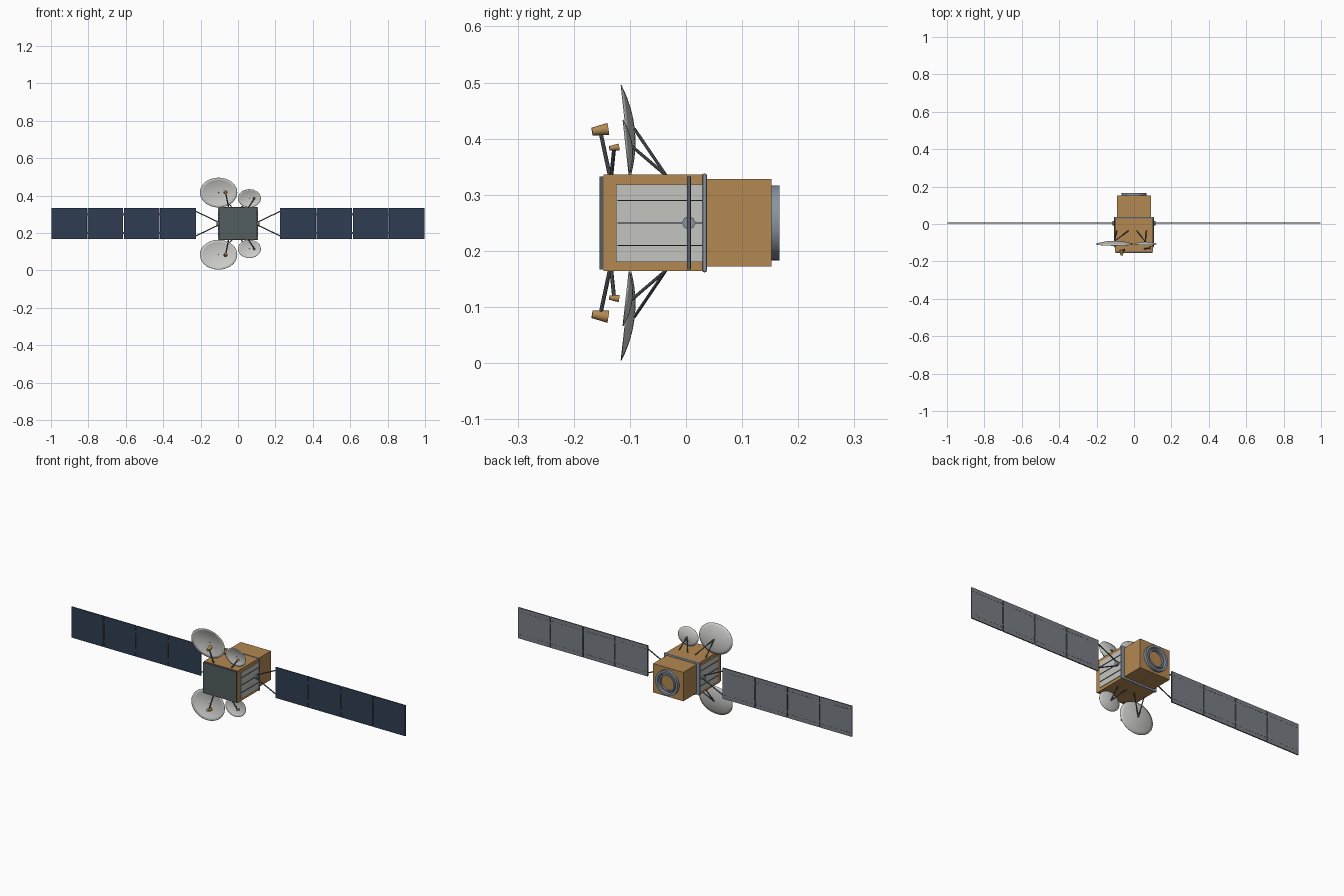
import bpy, bmesh, math
from mathutils import Vector, Matrix

cube = bpy.data.objects.get("Cube")
if cube:
    bpy.data.objects.remove(cube, do_unlink=True)

MID = 0.25  # height of the satellite's axis; all parts are built around it


def material(name, rgb):
    m = bpy.data.materials.new(name)
    m.use_nodes = True
    m.diffuse_color = (*rgb, 1)
    for n in m.node_tree.nodes:
        if n.type == 'BSDF_PRINCIPLED':
            n.inputs["Base Color"].default_value = (*rgb, 1)
            n.inputs["Roughness"].default_value = 0.6
    return m


GOLD = material("gold foil", (0.45, 0.25, 0.085))
WHITE = material("radiator white", (0.55, 0.55, 0.53))
DISH = material("dish grey", (0.6, 0.6, 0.58))
BLUE = material("solar blue", (0.028, 0.048, 0.085))
SLATE = material("slate grey", (0.085, 0.11, 0.115))
BACK = material("panel back grey", (0.19, 0.21, 0.235))
STEEL = material("steel grey", (0.25, 0.29, 0.34))
DARK = material("strut grey", (0.09, 0.11, 0.13))


def add_box(bm, lo, hi):
    lo, hi = Vector(lo), Vector(hi)
    mat = Matrix.Translation((lo + hi) / 2) @ Matrix.Diagonal((*(hi - lo), 1))
    bmesh.ops.create_cube(bm, size=1, matrix=mat)


def add_rod(bm, a, b, r1, r2=None, sides=8):
    a, b = Vector(a), Vector(b)
    rot = (b - a).to_track_quat('Z', 'Y').to_matrix().to_4x4()
    bmesh.ops.create_cone(bm, cap_ends=True, segments=sides, radius1=r1,
                          radius2=r1 if r2 is None else r2, depth=(b - a).length,
                          matrix=Matrix.Translation((a + b) / 2) @ rot)


def finish(name, bm, mats, mirror="", smooth=False):
    bmesh.ops.recalc_face_normals(bm, faces=bm.faces)
    me = bpy.data.meshes.new(name)
    bm.to_mesh(me)
    bm.free()
    for m in mats:
        me.materials.append(m)
    if smooth:
        for p in me.polygons:
            p.use_smooth = True
        me.set_sharp_from_angle(angle=math.radians(40))
    ob = bpy.data.objects.new(name, me)
    ob.location.z = MID
    bpy.context.collection.objects.link(ob)
    if mirror:
        mod = ob.modifiers.new("Mirror", 'MIRROR')
        mod.use_axis = ["X" in mirror, False, "Z" in mirror]
        mod.use_mirror_merge = False
    return ob


def box(name, lo, hi, mat, mirror=""):
    bm = bmesh.new()
    add_box(bm, lo, hi)
    return finish(name, bm, [mat], mirror)


def lathe(name, profile, mat, sides=40):
    # closed (radius, y) profile spun around the y axis
    bm = bmesh.new()
    vs = [bm.verts.new((r, y, 0)) for r, y in profile]
    es = [bm.edges.new((vs[i - 1], vs[i])) for i in range(len(vs))]
    bmesh.ops.spin(bm, geom=vs + es, cent=(0, 0, 0), axis=(0, 1, 0),
                   angle=math.tau, steps=sides, use_duplicate=False)
    bmesh.ops.remove_doubles(bm, verts=bm.verts, dist=1e-5)
    return finish(name, bm, [mat], smooth=True)


# Bus: front module, rear module, front plate and joint frame
box("front_module", (-.101, -.147, -.086), (.101, .033, .086), GOLD)
box("rear_module", (-.09, .03, -.078), (.09, .152, .078), GOLD)
box("front_plate", (-.1, -.154, -.083), (.1, -.146, .083), SLATE)
frame = box("joint_frame", (-.107, .029, -.088), (.107, .037, .088), STEEL)
bev = frame.modifiers.new("Bevel", 'BEVEL')
bev.width, bev.segments = 0.003, 2

# Engine ring on the back
lathe("engine_ring", [(.067, .15), (.067, .167), (.055, .167), (.051, .157),
                      (.047, .163), (.04, .163), (.04, .15)], STEEL)

# Side radiators with thin fins
box("side_radiator", (.1, -.125, -.07), (.104, .031, .068), WHITE, "X")
bm = bmesh.new()
for z in (-.04, 0, .04):
    add_box(bm, (.103, -.122, z - .001), (.107, .03, z + .001))
finish("radiator_fins", bm, [DARK], "X")

# Solar wings: four panels per side, blue in front and grey behind
Y0, Y1, HALF, START, PITCH = .002, .008, .083, .227, .1935
bm = bmesh.new()
for i in range(4):
    x = START + i * PITCH
    add_box(bm, (x, Y0, -HALF), (x + PITCH - .004, Y1, HALF))
bmesh.ops.recalc_face_normals(bm, faces=bm.faces)
for f in bm.faces:
    f.material_index = 0 if f.normal.y < -.5 else 1 if f.normal.y > .5 else 2
finish("solar_panels", bm, [BLUE, BACK, DARK], "X")

# Hinges between panels and dashed seams on their backs
bm = bmesh.new()
for i in range(1, 4):
    x = START + i * PITCH - .002
    for z in (-.05, .05):
        add_box(bm, (x - .004, .004, z - .006), (x + .004, Y1 + .001, z + .006))
    add_box(bm, (x - .004, Y1 - .001, -HALF), (x - .002, Y1 + .001, HALF))
for i in range(4):
    for k in range(10):
        x = START + i * PITCH + .008 + k * .018
        for z in (-.062, .062):
            add_box(bm, (x, Y1 - .001, z - .001), (x + .01, Y1 + .0006, z + .001))
finish("panel_hinges_and_seams", bm, [DARK], "X")

# Wing yoke: hub and two spreading arms
bm = bmesh.new()
add_rod(bm, (.1, .005, 0), (.114, .005, 0), .012)
finish("wing_hub", bm, [STEEL], "X")
bm = bmesh.new()
for s in (-1, 1):
    add_rod(bm, (.105, .005, s * .008), (.228, .005, s * .067), .003)
add_box(bm, (.224, .002, -HALF), (.228, .008, HALF))
finish("wing_yoke", bm, [DARK], "X")


def antenna(label, cx, cz, rx, rz, depth, foot_xs, feed, feed_dir, feed_len, feed_r, mast):
    """Oval dish with a two-legged mount and a feed horn, above and below the bus."""
    bm = bmesh.new()
    place = Matrix.Translation((cx, -.107, cz)) @ Matrix.Rotation(.11, 4, 'X')
    rings, seg = 6, 36
    hub = bm.verts.new(place @ Vector((0, depth, 0)))
    prev = None
    for i in range(1, rings + 1):
        r = i / rings
        ring = [bm.verts.new(place @ Vector((rx * r * math.cos(a), depth * (1 - r * r),
                                             rz * r * math.sin(a))))
                for a in (math.tau * k / seg for k in range(seg))]
        for k in range(seg):
            j = (k + 1) % seg
            bm.faces.new((hub, ring[k], ring[j]) if prev is None
                         else (prev[k], ring[k], ring[j], prev[j]))
        prev = ring
    ob = finish(label + "_dish", bm, [DISH], "Z", True)
    sol = ob.modifiers.new("Solidify", 'SOLIDIFY')
    sol.thickness, sol.offset = .0015, 0

    # Mount legs meeting behind the dish
    bm = bmesh.new()
    apex = place @ Vector((0, depth, 0))
    for fx in foot_xs:
        add_rod(bm, apex, (fx, -.036, .085), .0028)
    finish(label + "_dish_legs", bm, [DARK], "Z", True)

    # Feed horn, wide mouth toward the dish, on its mast
    feed, aim = Vector(feed), Vector(feed_dir).normalized() * feed_len / 2
    bm = bmesh.new()
    add_rod(bm, feed - aim, feed + aim, feed_r * .62, feed_r, 16)
    finish(label + "_feed_horn", bm, [GOLD], "Z", True)
    bm = bmesh.new()
    add_rod(bm, mast, feed, .0035)
    finish(label + "_feed_mast", bm, [DARK], "Z", True)


antenna("large", -.104, .166, .1, .08, .015, (-.03, -.092), (-.066, -.153, .165),
        (-.05, 1, .15), .029, .011, (-.05, -.136, .085))
antenna("small", .061, .135, .061, .049, .011, (.015, .066), (.087, -.128, .134),
        (-.1, 1, .12), .017, .0063, (.055, -.133, .085))
